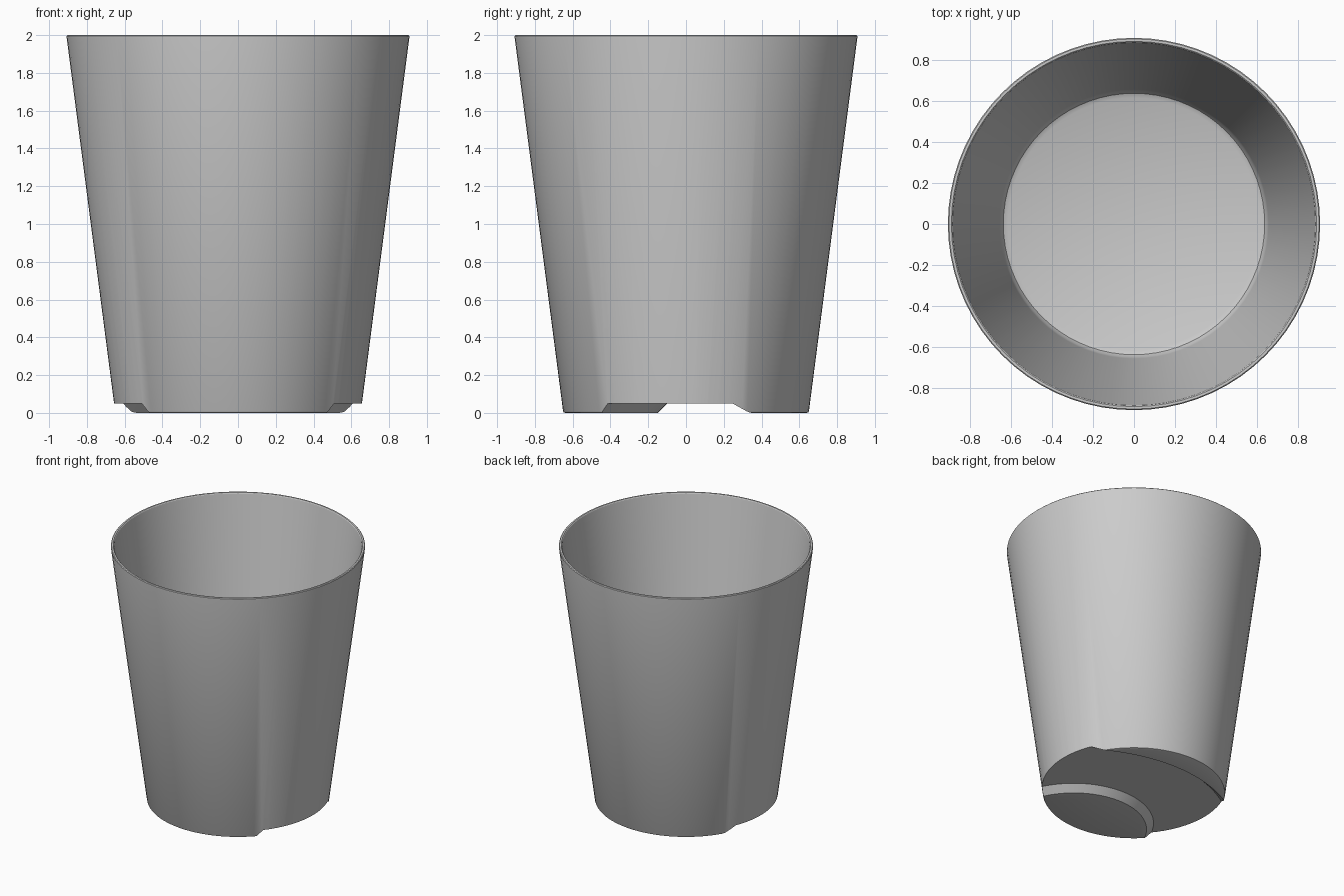
import bpy, bmesh
from math import pi
from mathutils import Matrix

if "Cube" in bpy.data.objects:
    bpy.data.objects.remove(bpy.data.objects["Cube"])


def lathe(name, profile, steps, center=(0, 0), closed=False):
    """Spin an (r, z) profile around a vertical axis."""
    bm = bmesh.new()
    verts = [bm.verts.new((r, 0, z)) for r, z in profile]
    edges = [bm.edges.new(p) for p in zip(verts, verts[1:])]
    if closed:
        edges.append(bm.edges.new((verts[-1], verts[0])))
    bmesh.ops.spin(bm, geom=verts + edges, cent=(0, 0, 0), axis=(0, 0, 1),
                   angle=2 * pi, steps=steps, use_duplicate=False)
    bmesh.ops.remove_doubles(bm, verts=bm.verts, dist=1e-4)
    bmesh.ops.transform(bm, matrix=Matrix.Translation((*center, 0)), verts=bm.verts)
    bmesh.ops.recalc_face_normals(bm, faces=bm.faces)
    mesh = bpy.data.meshes.new(name)
    bm.to_mesh(mesh)
    bm.free()
    obj = bpy.data.objects.new(name, mesh)
    bpy.context.collection.objects.link(obj)
    return obj


# Tapered cup: base, outer wall, rounded rim, inner wall, filleted floor
cup = lathe("cup", [
    (0, 0), (0.64, 0), (0.647, 0.003), (0.651, 0.01),
    (0.907, 1.985), (0.907, 1.995), (0.902, 2.0),
    (0.890, 2.0), (0.885, 1.995), (0.883, 1.985),
    (0.656, 0.235), (0.649, 0.20), (0.637, 0.18), (0.615, 0.17), (0, 0.17)], 72)

# Curved drain channel across the underside, leaving a front and a back foot
channel = lathe("channel_cutter", [
    (0.50, -0.02), (0.57, 0.05), (1.10, 0.05), (1.17, -0.02)],
    128, center=(0, -0.67), closed=True)
channel.hide_render = True

bpy.context.view_layer.objects.active = cup
cup.select_set(True)
cut = cup.modifiers.new("channel", 'BOOLEAN')
cut.operation = 'DIFFERENCE'
cut.solver = 'EXACT'
cut.object = channel
bpy.ops.object.modifier_apply(modifier=cut.name)
bpy.data.objects.remove(channel)

bpy.ops.object.select_all(action='DESELECT')
cup.select_set(True)
bpy.ops.object.shade_smooth_by_angle(angle=pi / 6)
